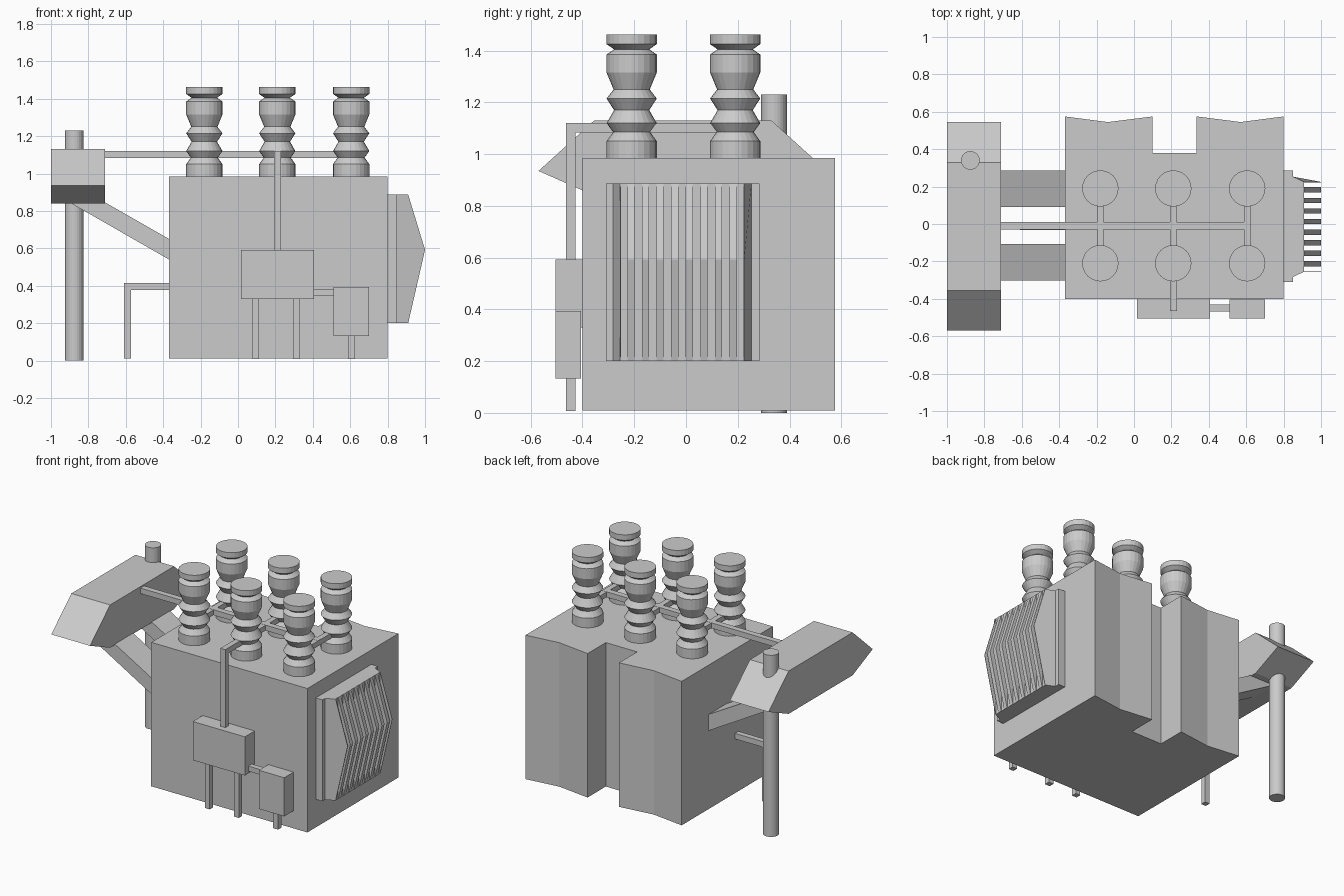
import bpy, bmesh, math

if "Cube" in bpy.data.objects:
    bpy.data.objects.remove(bpy.data.objects["Cube"])

metal = bpy.data.materials.new("light_grey_metal")
metal.diffuse_color = (0.6, 0.6, 0.6, 1)
metal.use_nodes = True
metal.node_tree.nodes["Principled BSDF"].inputs["Base Color"].default_value = metal.diffuse_color


def finish(name, bm):
    bmesh.ops.recalc_face_normals(bm, faces=bm.faces[:])
    me = bpy.data.meshes.new(name)
    bm.to_mesh(me)
    bm.free()
    me.materials.append(metal)
    ob = bpy.data.objects.new(name, me)
    bpy.context.collection.objects.link(ob)
    return ob


def loft(name, ring_a, ring_b):
    """Closed solid between two matching outlines."""
    bm = bmesh.new()
    a = [bm.verts.new(p) for p in ring_a]
    b = [bm.verts.new(p) for p in ring_b]
    bm.faces.new(a)
    bm.faces.new(b)
    for i in range(len(a)):
        j = (i + 1) % len(a)
        bm.faces.new((a[i], a[j], b[j], b[i]))
    return finish(name, bm)


def prism(name, pts, axis, lo, hi):
    """Extrude a 2D outline along an axis."""
    place = {"x": lambda p, d: (d, p[0], p[1]),
             "y": lambda p, d: (p[0], d, p[1]),
             "z": lambda p, d: (p[0], p[1], d)}[axis]
    return loft(name, [place(p, lo) for p in pts], [place(p, hi) for p in pts])


def box(name, x0, x1, y0, y1, z0, z1):
    return prism(name, [(x0, y0), (x1, y0), (x1, y1), (x0, y1)], "z", z0, z1)


def lathe(name, profile, x, y, sides=24):
    """Turn an (r, z) profile about a vertical line, with end caps."""
    bm = bmesh.new()
    rings = []
    for r, z in profile:
        rings.append([bm.verts.new((x + r * math.cos(math.tau * i / sides),
                                    y + r * math.sin(math.tau * i / sides), z))
                      for i in range(sides)])
    for a, b in zip(rings, rings[1:]):
        for i in range(sides):
            j = (i + 1) % sides
            bm.faces.new((a[i], a[j], b[j], b[i]))
    bm.faces.new(rings[0])
    bm.faces.new(rings[-1])
    return finish(name, bm)


# Main tank, with a notched and creased back
prism("main_tank", [(-0.37, -0.40), (0.80, -0.40), (0.80, 0.575), (0.57, 0.545),
                    (0.335, 0.575), (0.335, 0.38), (0.10, 0.38), (0.10, 0.575),
                    (-0.14, 0.545), (-0.37, 0.575)], "z", 0.01, 0.985)

# Six insulator bushings
bushing = [(0.097, 0.98), (0.097, 1.05), (0.072, 1.085), (0.097, 1.12),
           (0.068, 1.17), (0.097, 1.215), (0.07, 1.25), (0.097, 1.315),
           (0.097, 1.385), (0.068, 1.405), (0.097, 1.425), (0.097, 1.462)]
BUSH_X = (-0.18, 0.21, 0.605)
for x in BUSH_X:
    for y in (-0.21, 0.19):
        lathe("bushing", bushing, x, y)

# Overhead pipes linking the bushings
box("top_pipe", -0.72, 0.622, -0.03, 0.01, 1.083, 1.12)
for x in BUSH_X:
    box("cross_pipe", x - 0.018, x + 0.018, -0.20, 0.18, 1.084, 1.119)
box("front_pipe", 0.193, 0.23, -0.464, -0.21, 1.083, 1.12)
box("front_drop_pipe", 0.193, 0.23, -0.464, -0.428, 0.58, 1.12)

# Control cabinets with legs and link
box("large_cabinet", 0.015, 0.405, -0.505, -0.40, 0.33, 0.592)
box("small_cabinet", 0.51, 0.70, -0.505, -0.405, 0.132, 0.394)
box("cabinet_link", 0.39, 0.52, -0.468, -0.43, 0.345, 0.38)
for x, top in ((0.095, 0.34), (0.313, 0.34), (0.607, 0.14)):
    box("cabinet_leg", x - 0.018, x + 0.018, -0.464, -0.428, 0.007, top)

# Raised oil tank, its pole and slanted brackets
prism("oil_tank", [(-0.57, 0.935), (-0.355, 1.13), (0.33, 1.13), (0.545, 0.935),
                   (0.33, 0.84), (-0.355, 0.84)], "x", -1.0, -0.71)
lathe("support_pole", [(0.05, 0), (0.05, 1.23)], -0.875, 0.34)
for y0 in (-0.303, 0.09):
    prism("slanted_bracket", [(-0.90, 0.845), (-0.71, 0.845), (-0.36, 0.645),
                              (-0.36, 0.535)], "y", y0, y0 + 0.195)

# Bent drain pipe on the left
prism("drain_pipe", [(-0.61, 0.01), (-0.573, 0.01), (-0.573, 0.377),
                     (-0.36, 0.377), (-0.36, 0.415), (-0.61, 0.415)],
      "y", -0.033, 0.004)

# Finned radiator on the right
Z0, Z1 = 0.20, 0.887
box("radiator_plate", 0.79, 0.85, -0.31, 0.285, Z0, Z1)
box("radiator_core", 0.84, 0.908, -0.255, 0.225, Z0, Z1)
fin = [(0.85, Z0), (0.91, Z0), (1.0, 0.592), (0.91, Z1), (0.85, Z1)]
for k in range(8):
    y = -0.213 + k * 0.0565
    prism("radiator_fin", fin, "y", y - 0.014, y + 0.014)
for inner, s in ((-0.255, -1), (0.225, 1)):
    loft("radiator_end_fin",
         [(x, inner - s * 0.003, z) for x, z in fin],
         [(x, inner + s * (0.028 if x < 0.9 else 0.0), z) for x, z in fin])
